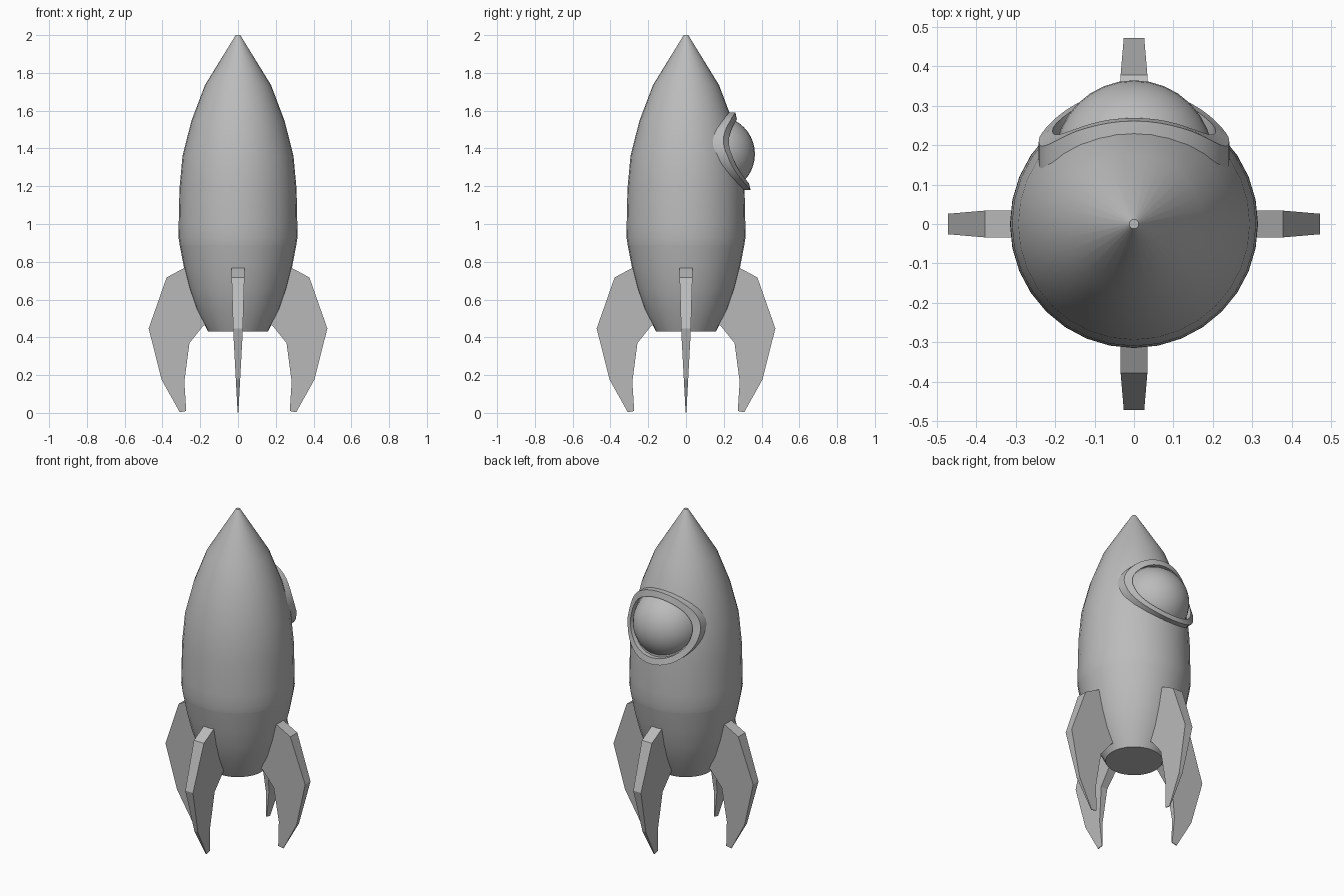
import bpy, bmesh, math

if "Cube" in bpy.data.objects:
    bpy.data.objects.remove(bpy.data.objects["Cube"], do_unlink=True)

grey = bpy.data.materials.new("plain grey")
grey.use_nodes = True
COLOUR = (0.5, 0.5, 0.5, 1)
grey.diffuse_color = COLOUR
grey.node_tree.nodes["Principled BSDF"].inputs["Base Color"].default_value = COLOUR

# Hull outline as (radius, height), nose to tail
NOSE = [(0.012, 2.0), (0.175, 1.735), (0.247, 1.545), (0.294, 1.36),
        (0.31, 1.185), (0.314, 1.0), (0.315, 0.93), (0.309, 0.89)]
TAIL = [(0.309, 0.89), (0.286, 0.77), (0.258, 0.66), (0.22, 0.55), (0.158, 0.43)]


def finish(name, bm, angle=None):
    """Turn a bmesh into a named object, optionally smooth shaded."""
    bmesh.ops.recalc_face_normals(bm, faces=bm.faces)
    mesh = bpy.data.meshes.new(name)
    bm.to_mesh(mesh)
    bm.free()
    mesh.materials.append(grey)
    obj = bpy.data.objects.new(name, mesh)
    bpy.context.collection.objects.link(obj)
    if angle:
        bpy.ops.object.select_all(action='DESELECT')
        obj.select_set(True)
        bpy.context.view_layer.objects.active = obj
        bpy.ops.object.shade_smooth_by_angle(angle=math.radians(angle))
    return obj


def bridge(bm, rings, closed=False):
    """Join successive vertex rings with quads."""
    pairs = list(zip(rings, rings[1:]))
    if closed:
        pairs.append((rings[-1], rings[0]))
    for a, b in pairs:
        n = len(a)
        for i in range(n):
            j = (i + 1) % n
            bm.faces.new((a[i], a[j], b[j], b[i]))


def lathe(name, profile, cap, sides=32):
    bm = bmesh.new()
    rings = []
    for r, z in profile:
        angles = [math.tau * i / sides for i in range(sides)]
        rings.append([bm.verts.new((r * math.cos(a), r * math.sin(a), z)) for a in angles])
    bridge(bm, rings)
    bm.faces.new(rings[cap])
    obj = finish(name, bm, 40)
    return obj


def hull_radius(z):
    for (r0, z0), (r1, z1) in zip(NOSE, NOSE[1:]):
        if z0 >= z >= z1:
            return r0 + (r1 - r0) * (z0 - z) / (z0 - z1)
    return NOSE[-1][0]


# Hull in two shells that meet at the seam
lathe("upper_hull", NOSE, 0)
lathe("lower_hull", TAIL, -1)

# Four swept fins, tapering in thickness towards the foot
FIN = [(0.2, 0.77), (0.285, 0.767), (0.378, 0.717), (0.473, 0.447), (0.405, 0.177),
       (0.308, 0.003), (0.274, 0.01), (0.284, 0.165), (0.257, 0.37), (0.185, 0.46),
       (0.12, 0.5)]


def fin_half_width(z):
    if z > 0.447:
        return min(0.034, 0.026 + 0.03 * (z - 0.447))
    return 0.002 + 0.024 * z / 0.447


def fin(name, turn):
    bm = bmesh.new()
    c, s = math.cos(turn), math.sin(turn)
    sides = []
    for sign in (-1, 1):
        ring = []
        for r, z in FIN:
            w = sign * fin_half_width(z)
            ring.append(bm.verts.new((r * c - w * s, r * s + w * c, z)))
        sides.append(ring)
        bm.faces.new(ring)
    bridge(bm, sides)
    finish(name, bm)


for k, side in enumerate(("left", "back", "right", "front")):
    fin(side + "_fin", k * math.pi / 2)


# Window frame wrapped onto the hull at the back
def frame_ring(bm, half_x, half_z, lift, sides=48):
    ring = []
    for i in range(sides):
        a = math.tau * i / sides
        x, z = half_x * math.cos(a), 1.385 + half_z * math.sin(a)
        r = hull_radius(z) + lift
        ring.append(bm.verts.new((x, math.sqrt(max(r * r - x * x, 0)), z)))
    return ring


bm = bmesh.new()
bridge(bm, [frame_ring(bm, 0.242, 0.206, -0.015), frame_ring(bm, 0.242, 0.206, 0.032),
            frame_ring(bm, 0.207, 0.17, 0.026), frame_ring(bm, 0.207, 0.17, -0.015)],
       closed=True)
finish("window_frame", bm, 35)

# Domed window
bm = bmesh.new()
bmesh.ops.create_uvsphere(bm, u_segments=32, v_segments=20, radius=0.202)
bmesh.ops.translate(bm, verts=bm.verts, vec=(0, 0.163, 1.37))
finish("window_dome", bm, 60)
